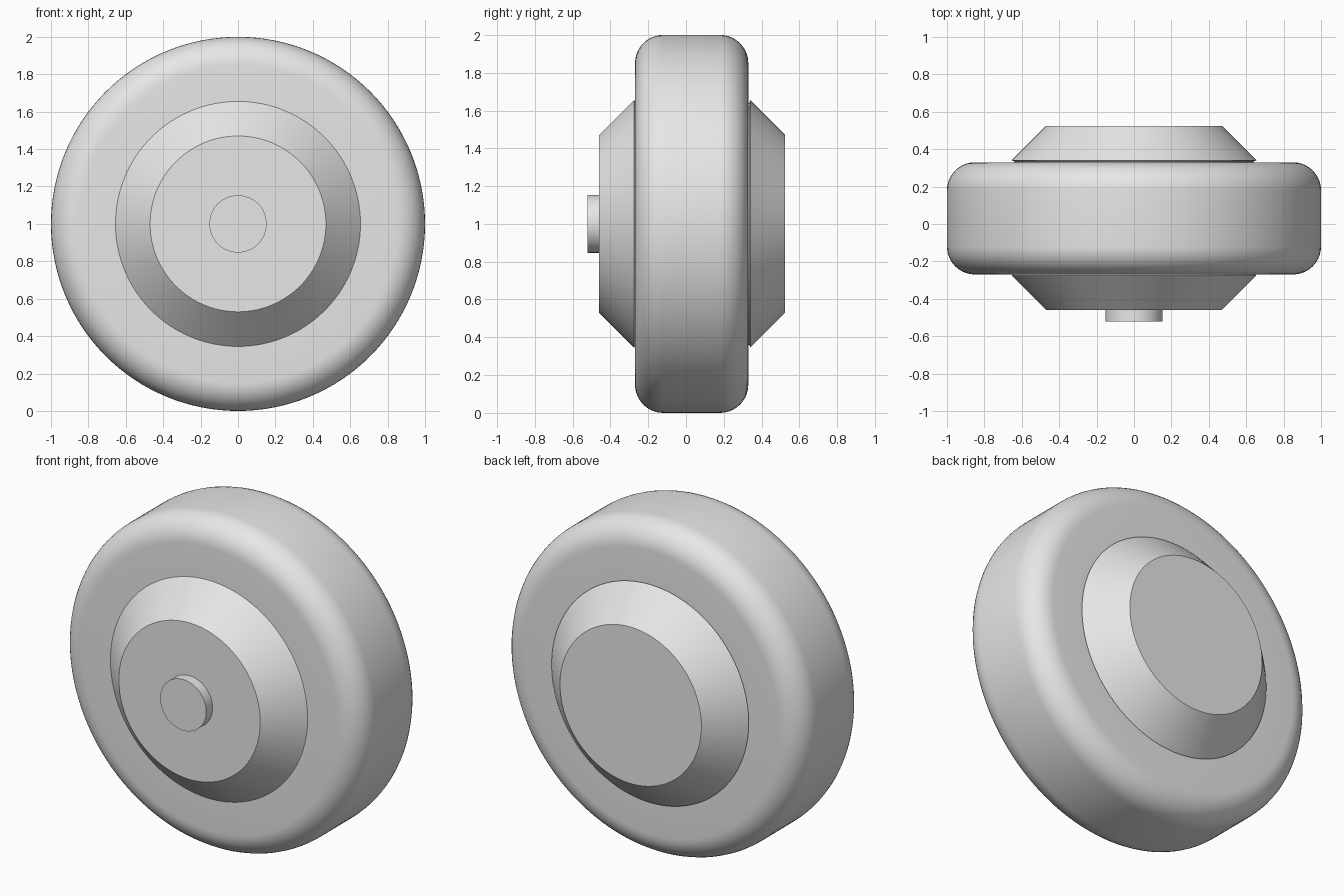
import bpy, bmesh
from math import pi, sin, cos, radians

cube = bpy.data.objects.get("Cube")
if cube:
    bpy.data.objects.remove(cube, do_unlink=True)

STEPS = 128
AXLE_Z = 1.0

grey = bpy.data.materials.new("plain_grey")
grey.use_nodes = True
grey.diffuse_color = (0.8, 0.8, 0.8, 1)
grey.node_tree.nodes["Principled BSDF"].inputs["Base Color"].default_value = (0.8, 0.8, 0.8, 1)


def lathe(name, profile, closed=False):
    """Spin (radius, y) points round the axle."""
    bm = bmesh.new()
    verts = [bm.verts.new((r, y, 0)) for r, y in profile]
    pairs = list(zip(verts, verts[1:]))
    if closed:
        pairs.append((verts[-1], verts[0]))
    edges = [bm.edges.new(p) for p in pairs]
    bmesh.ops.spin(bm, geom=verts + edges, cent=(0, 0, 0), axis=(0, 1, 0),
                   angle=2 * pi, steps=STEPS, use_duplicate=False)
    bmesh.ops.remove_doubles(bm, verts=bm.verts, dist=0.0001)
    bmesh.ops.recalc_face_normals(bm, faces=bm.faces)
    mesh = bpy.data.meshes.new(name)
    bm.to_mesh(mesh)
    bm.free()
    mesh.materials.append(grey)
    obj = bpy.data.objects.new(name, mesh)
    bpy.context.collection.objects.link(obj)
    obj.location.z = AXLE_Z
    bpy.ops.object.select_all(action='DESELECT')
    obj.select_set(True)
    bpy.context.view_layer.objects.active = obj
    bpy.ops.object.shade_smooth_by_angle(angle=radians(30))
    return obj


# Tyre: a thick ring with rounded shoulders
FRONT, BACK, ROUND, BORE = -0.27, 0.33, 0.15, 0.6
tyre = [(BORE, FRONT)]
for y, start in ((FRONT + ROUND, -pi / 2), (BACK - ROUND, 0)):
    for i in range(11):
        a = start + i * pi / 20
        tyre.append((1 - ROUND + ROUND * cos(a), y + ROUND * sin(a)))
tyre.append((BORE, BACK))
lathe("tyre", tyre, closed=True)

# Hub: tapered cone on each side, with a narrow neck through the tyre
lathe("hub", [(0, -0.46), (0.47, -0.46), (0.655, -0.275), (0.64, -0.265),
              (0.64, 0.335), (0.655, 0.34), (0.47, 0.525), (0, 0.525)])

# Axle cap on the front
lathe("axle_cap", [(0, -0.52), (0.153, -0.52), (0.153, -0.44), (0, -0.44)])
